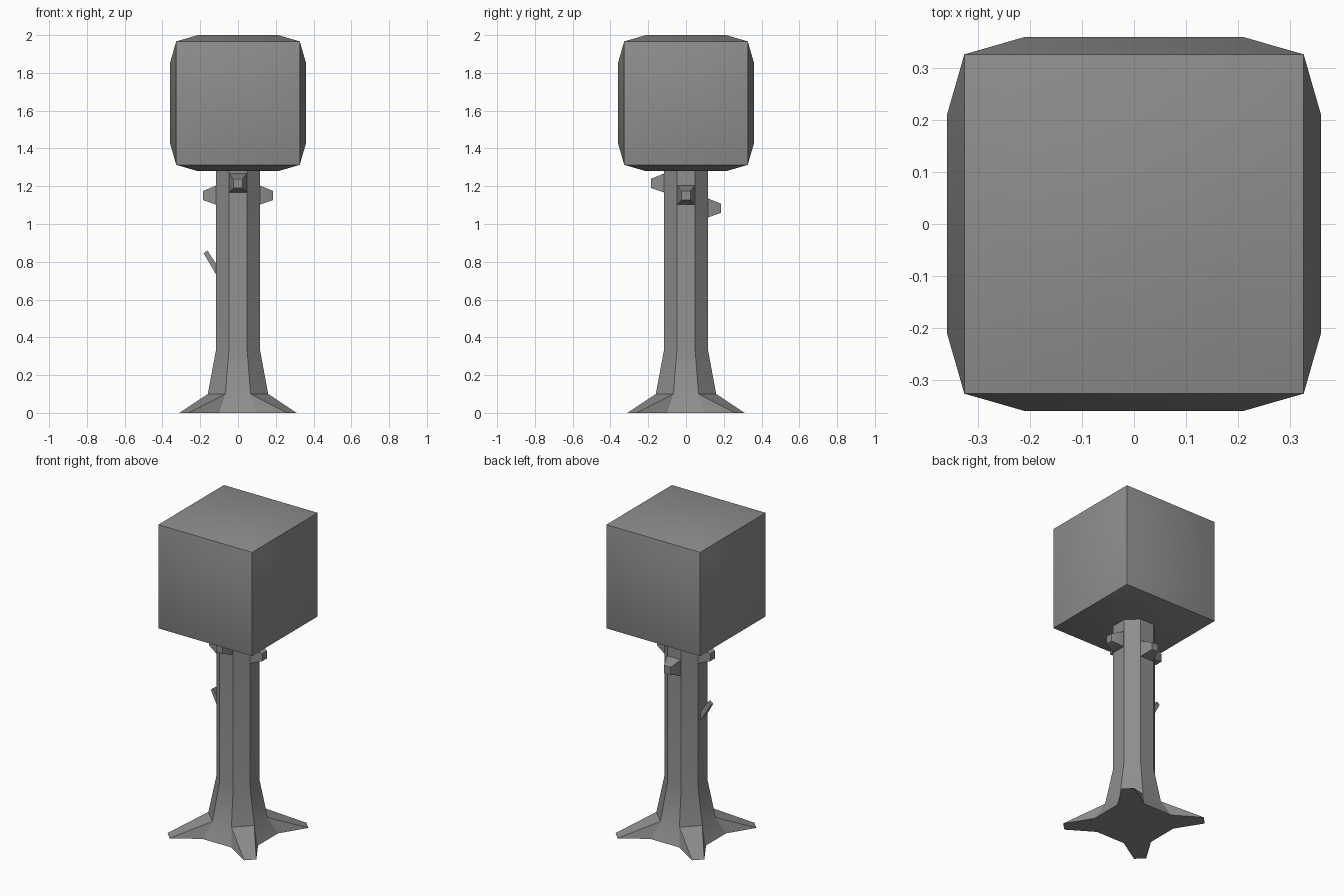
import bpy, bmesh, math
from mathutils import Matrix

if "Cube" in bpy.data.objects:
    bpy.data.objects.remove(bpy.data.objects["Cube"])

grey = bpy.data.materials.new("mid_grey")
grey.diffuse_color = (0.27, 0.27, 0.265, 1)
grey.use_nodes = True
grey.node_tree.nodes["Principled BSDF"].inputs["Base Color"].default_value = grey.diffuse_color


def finish(bm, name):
    bmesh.ops.remove_doubles(bm, verts=bm.verts, dist=1e-5)
    bmesh.ops.recalc_face_normals(bm, faces=bm.faces)
    mesh = bpy.data.meshes.new(name)
    bm.to_mesh(mesh)
    bm.free()
    mesh.materials.append(grey)
    obj = bpy.data.objects.new(name, mesh)
    bpy.context.collection.objects.link(obj)
    bpy.ops.object.select_all(action='DESELECT')
    obj.select_set(True)
    bpy.context.view_layer.objects.active = obj
    bpy.ops.object.shade_smooth_by_angle(angle=math.radians(30))
    return obj


def loft(name, rings):
    """Closed skin through rings of equal point count."""
    bm = bmesh.new()
    vs = [[bm.verts.new(p) for p in r] for r in rings]
    n = len(rings[0])
    for a, b in zip(vs, vs[1:]):
        for i in range(n):
            j = (i + 1) % n
            bm.faces.new((a[i], a[j], b[j], b[i]))
    bm.faces.new(vs[0][::-1])
    bm.faces.new(vs[-1])
    return finish(bm, name)


def four_fold(quadrant, z):
    """Repeat first-quadrant points around the z axis."""
    ring = []
    for k in range(4):
        c, s = (1, 0, -1, 0)[k], (0, 1, 0, -1)[k]
        ring += [(c * x - s * y, s * x + c * y, z) for x, y in quadrant]
    return ring


def octagon(a, z):
    h = a * math.tan(math.pi / 8)
    return four_fold([(a, h), (a, h), (h, a), (h, a)], z)


# Octagonal trunk flaring into four diagonal roots
roots = four_fold([(.21, .10), (.31, .26), (.26, .31), (.10, .21)], 0)
loft("trunk", [roots, octagon(.16, .10), octagon(.117, .33), octagon(.117, 1.30)])

# Crown: cube with each face puffed outwards
bm = bmesh.new()
bmesh.ops.create_cube(bm, size=0.654, matrix=Matrix.Translation((0, 0, 1.64)))
bmesh.ops.inset_individual(bm, faces=bm.faces[:], thickness=0.115, depth=0.033,
                           use_even_offset=True)
finish(bm, "crown")


# Tapered stubs on the four flat sides of the trunk
def square(x, h, z, v):
    return [(x, -h, z - v), (x, h, z - v), (x, h, z + v), (x, -h, z + v)]


for name, turn, z in (("right_stub", 0, 1.153), ("back_stub", 90, 1.085),
                      ("left_stub", 180, 1.153), ("front_stub", 270, 1.217)):
    stub = loft(name, [square(.11, .048, z, .05), square(.117, .048, z, .05),
                       square(.186, .023, z - .002, .024)])
    stub.data.transform(Matrix.Rotation(math.radians(turn), 4, 'Z'))

# Thin twig rising from the left side
loft("twig", [
    [(-.10, -.025, .705), (-.10, .025, .705), (-.10, .025, .765), (-.10, -.025, .765)],
    [(-.182, -.012, .845), (-.182, .012, .845), (-.162, .012, .86), (-.162, -.012, .86)],
])
